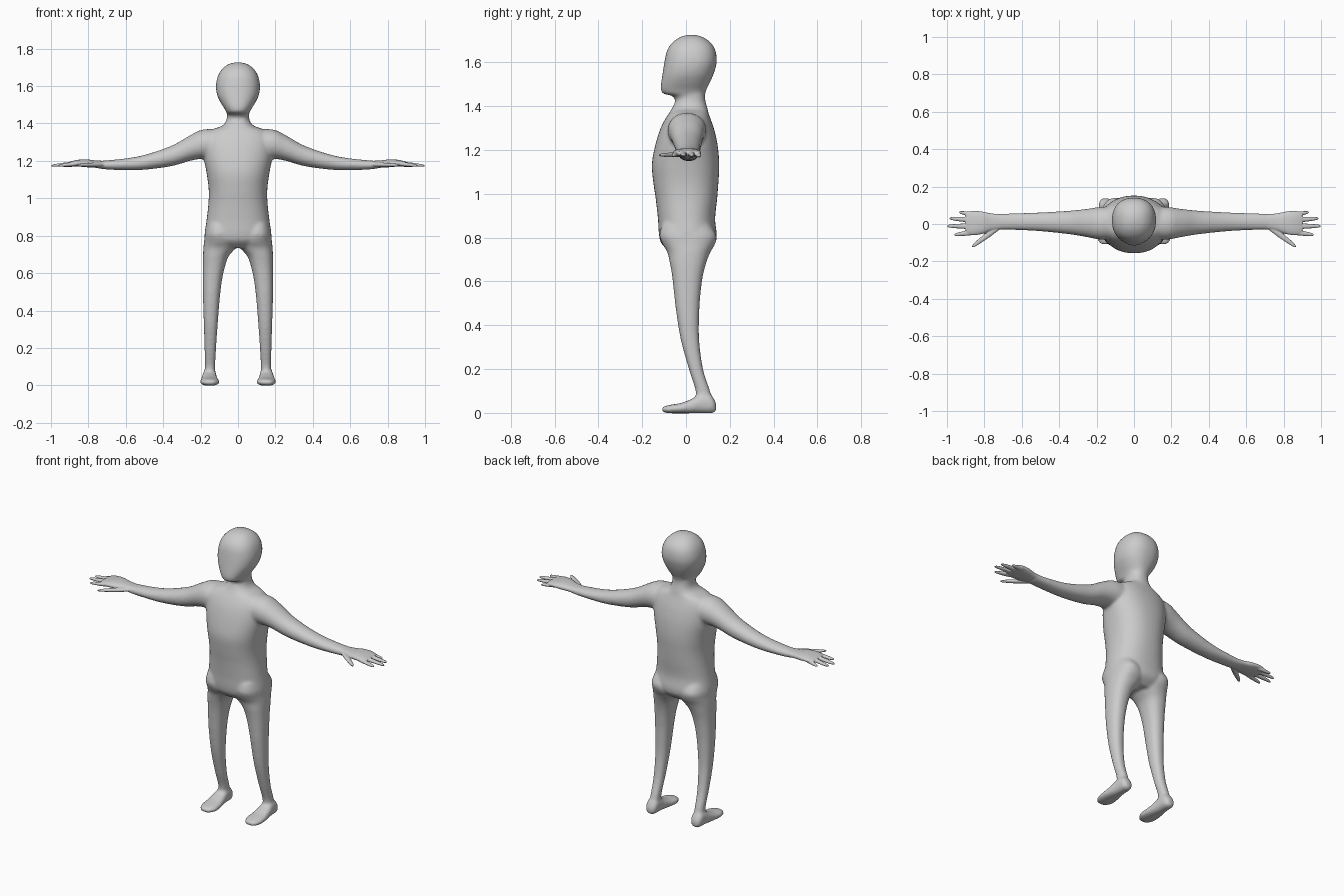
import bpy, bmesh, math

skin = bpy.data.materials.new("plain grey")
skin.diffuse_color = (0.6, 0.6, 0.6, 1)


def spline(rows, steps=5):
    """Catmull-Rom interpolation of whole stations."""
    out = []
    for i in range(len(rows) - 1):
        p0, p1, p2 = rows[max(i - 1, 0)], rows[i], rows[i + 1]
        p3 = rows[min(i + 2, len(rows) - 1)]
        for k in range(steps):
            t = k / steps
            out.append([0.5 * (2 * b + (c - a) * t + (2 * a - 5 * b + 4 * c - d) * t * t
                               + (3 * b - a - 3 * c + d) * t ** 3)
                        for a, b, c, d in zip(p0, p1, p2, p3)])
    return out + [list(rows[-1])]


def loft(bm, axis, rows, n=2.2, side=1, count=40):
    """Closed tube along an axis; a row is (position, a0, a1, b0, b1)."""
    rings = []
    for t, a0, a1, b0, b1 in spline(rows):
        ring = []
        for i in range(count):
            w = 2 * math.pi * i / count
            c, s = math.cos(w), math.sin(w)
            a = (a0 + a1) / 2 + (a1 - a0) / 2 * math.copysign(abs(c) ** (2 / n), c)
            b = (b0 + b1) / 2 + (b1 - b0) / 2 * math.copysign(abs(s) ** (2 / n), s)
            x, y, z = {"x": (t, a, b), "y": (a, t, b), "z": (a, b, t)}[axis]
            ring.append(bm.verts.new((side * x, y, z)))
        rings.append(ring)
    for r, q in zip(rings, rings[1:]):
        for i in range(count):
            j = (i + 1) % count
            bm.faces.new((r[i], r[j], q[j], q[i]))
    bm.faces.new(rings[0])
    bm.faces.new(rings[-1])


def finish(bm, name, voxel, smooth):
    """Fuse the overlapping tubes into one smooth skin."""
    bmesh.ops.recalc_face_normals(bm, faces=bm.faces)
    me = bpy.data.meshes.new(name)
    bm.to_mesh(me)
    bm.free()
    me.materials.append(skin)
    ob = bpy.data.objects.new(name, me)
    bpy.context.collection.objects.link(ob)
    rm = ob.modifiers.new("fuse", 'REMESH')
    rm.mode = 'VOXEL'
    rm.voxel_size = voxel
    rm.use_smooth_shade = True
    sm = ob.modifiers.new("soften", 'SMOOTH')
    sm.factor = 0.5
    sm.iterations = smooth


body = bmesh.new()

# head: (z, half width, front y, back y)
head = [(1.40, .055, -.035, .085), (1.445, .058, -.06, .086), (1.458, .062, -.105, .088),
        (1.48, .073, -.115, .095), (1.51, .092, -.113, .11), (1.55, .111, -.107, .127),
        (1.60, .118, -.099, .14), (1.65, .109, -.088, .136), (1.685, .09, -.068, .118),
        (1.712, .06, -.035, .085), (1.724, .028, -.002, .052), (1.727, .005, .02, .03)]
loft(body, "z", [(z, -w, w, f, b) for z, w, f, b in head], 2.3)

# torso and neck
torso = [(.735, .13, -.07, .09), (.77, .165, -.11, .13), (.81, .178, -.123, .141),
         (.884, .168, -.128, .133), (.975, .158, -.138, .142), (1.05, .157, -.149, .148),
         (1.135, .168, -.156, .152), (1.22, .184, -.141, .145), (1.29, .188, -.12, .13),
         (1.335, .18, -.099, .115), (1.365, .145, -.08, .104), (1.385, .09, -.067, .099),
         (1.405, .068, -.057, .094), (1.43, .06, -.047, .088), (1.47, .058, -.04, .085)]
loft(body, "z", [(z, -w, w, f, b) for z, w, f, b in torso], 2.3)

leg = [(.86, .03, .165, -.11, .11), (.81, .02, .178, -.121, .139), (.77, .0, .181, -.107, .132),
       (.735, .012, .185, -.086, .112), (.69, .05, .187, -.075, .094), (.63, .071, .188, -.064, .078),
       (.56, .086, .188, -.056, .068), (.47, .097, .187, -.046, .061), (.335, .108, .183, -.024, .06),
       (.2, .117, .179, .013, .078), (.1, .122, .177, .044, .11), (.04, .12, .18, .04, .125)]
foot = [(-.11, .135, .168, .008, .024), (-.1, .118, .186, .002, .03), (-.065, .1, .201, -.002, .038),
        (-.02, .102, .202, -.002, .046), (.03, .11, .196, -.002, .066), (.07, .115, .19, -.002, .088),
        (.11, .117, .187, -.002, .085), (.13, .125, .18, .002, .06), (.138, .14, .165, .012, .04)]
arm = [(.1, -.085, .095, 1.2, 1.37), (.19, -.082, .09, 1.21, 1.367), (.257, -.069, .08, 1.2, 1.336),
       (.36, -.053, .07, 1.171, 1.279), (.524, -.037, .061, 1.151, 1.226),
       (.684, -.031, .056, 1.153, 1.204), (.76, -.03, .056, 1.162, 1.2)]
for s in (1, -1):
    loft(body, "z", leg, 2.3, s)
    loft(body, "y", foot, 2.4, s)
    loft(body, "x", arm, 2.1, s)
finish(body, "body", .008, 7)

# hands: palm, then four fingers and a thumb
palm = [(.70, -.027, .052, 1.158, 1.2), (.76, -.035, .056, 1.163, 1.202),
        (.81, -.053, .066, 1.166, 1.208), (.86, -.06, .07, 1.171, 1.205), (.9, -.052, .062, 1.175, 1.195)]
# (base x, base y, base z, tip x, tip y, tip z, radius)
fingers = [(.83, .045, 1.187, .935, .063, 1.172, .013), (.84, .02, 1.188, .987, .03, 1.174, .014),
           (.84, -.012, 1.188, .999, -.011, 1.174, .014), (.83, -.04, 1.188, .962, -.058, 1.174, .014),
           (.72, -.012, 1.18, .866, -.121, 1.177, .019)]
for s, name in ((1, "left_hand"), (-1, "right_hand")):
    hand = bmesh.new()
    loft(hand, "x", palm, 2.3, s)
    for bx, by, bz, tx, ty, tz, r in fingers:
        rows = []
        for u, k in ((0, 1), (.35, 1.05), (.7, .85), (.92, .6), (1, .25)):
            x, y, z = bx + (tx - bx) * u, by + (ty - by) * u, bz + (tz - bz) * u
            rows.append((x, y - r * k, y + r * k, z - .011 * k, z + .011 * k))
        loft(hand, "x", rows, 2, s, 16)
    finish(hand, name, .0035, 3)
